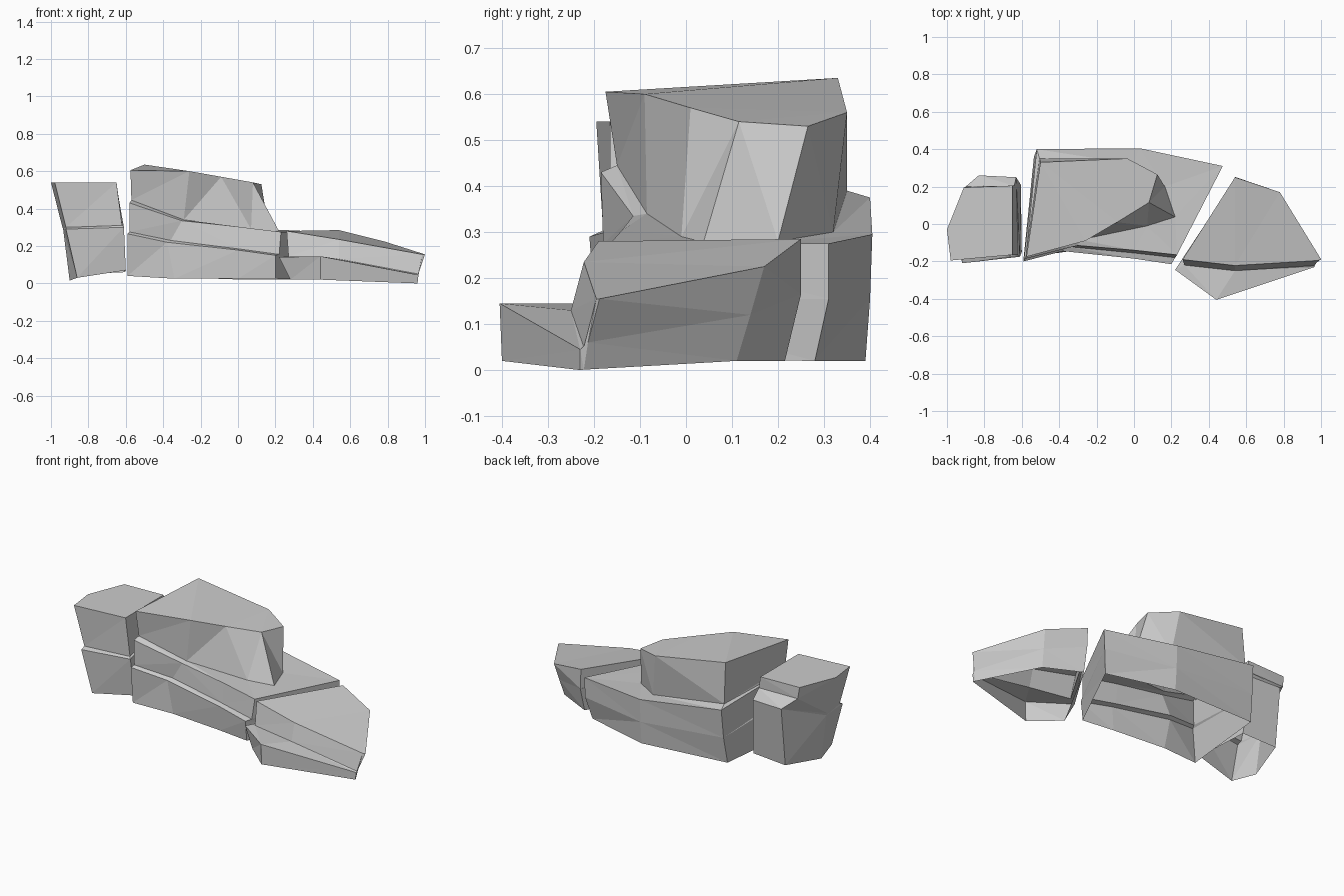
import bpy
import bmesh


def loft(name, rings, cap=True):
    """Skin matching rings from bottom to top, flat shaded, open below."""
    bm = bmesh.new()
    loops = [[bm.verts.new(p) for p in ring] for ring in rings]
    n = len(loops[0])
    for low, high in zip(loops, loops[1:]):
        for i in range(n):
            j = (i + 1) % n
            bm.faces.new((low[i], low[j], high[j], high[i]))
    if cap:
        bm.faces.new(loops[-1])
    bmesh.ops.remove_doubles(bm, verts=bm.verts, dist=0.0005)
    bmesh.ops.triangulate(bm, faces=bm.faces[:])
    bmesh.ops.recalc_face_normals(bm, faces=bm.faces[:])
    mesh = bpy.data.meshes.new(name)
    bm.to_mesh(mesh)
    bm.free()
    obj = bpy.data.objects.new(name, mesh)
    bpy.context.collection.objects.link(obj)
    return obj


# Left boulder: lower course, sloping ledge, upper course
left_foot = [(-.86, -.19, .03), (-.60, -.15, .07), (-.605, .21, .06), (-.83, .22, .05), (-.90, -.03, .015)]
left_ledge = [(-.92, -.21, .29), (-.61, -.175, .30), (-.63, .25, .41), (-.83, .26, .41), (-.935, -.03, .29)]
left_step = [(-.92, -.18, .30), (-.62, -.165, .31), (-.64, .205, .47), (-.90, .20, .47), (-.94, -.03, .305)]
left_top = [(-.98, -.195, .54), (-.65, -.165, .54), (-.65, .205, .54), (-.91, .195, .54), (-1.0, -.03, .54)]
loft("left_boulder", [left_foot, left_ledge, left_step, left_top])

# Middle outcrop: two courses with a ledge, then a sloping shoulder
back_bend = [(.47, .31, .155), (.03, .40, .155), (-.525, .385, .20)]
mid_foot = [(-.59, -.18, .04), (-.34, -.145, .025), (0, -.175, .025), (.20, -.20, .025),
            (.44, .28, .02), (.03, .39, .02), (-.535, .36, .04)]
mid_ledge = [(-.59, -.20, .265), (-.38, -.145, .22), (0, -.185, .178), (.20, -.215, .15)] + back_bend
mid_step = [(-.58, -.18, .275), (-.36, -.12, .23), (0, -.155, .185), (.22, -.18, .155)] + back_bend
mid_top = [(-.58, -.185, .43), (-.30, -.115, .335), (0, -.14, .303), (.23, -.165, .275),
           (.475, .31, .275), (.03, .405, .295), (-.52, .40, .375)]
shoulder = [(-.57, -.15, .445), (-.29, -.085, .34), (.07, -.01, .29), (.22, .038, .278),
            (.165, .20, .28), (0, .32, .30), (-.505, .35, .39)]
loft("middle_outcrop", [mid_foot, mid_ledge, mid_step, mid_top, shoulder], cap=False)

# Overhanging block that sits on the shoulder
block_top = [(-.575, -.175, .605), (-.26, -.09, .60), (-.09, .01, .57), (.08, .115, .54),
             (.125, .265, .53), (-.035, .35, .56), (-.50, .33, .635)]
loft("top_block", [shoulder, block_top])

# Right slab: low front step and a sloping top
side_bend = [(.968, -.213, .06), (.765, .14, .12), (.545, .25, .165)]
right_foot = [(.28, -.26, .02), (.44, -.40, .02), (.96, -.23, 0),
              (.957, -.222, .001), (.75, .11, .02), (.54, .215, .02)]
right_ledge = [(.22, -.245, .14), (.44, -.405, .145), (.965, -.23, .045)] + side_bend
right_step = [(.27, -.22, .145), (.54, -.25, .13), (.965, -.222, .05)] + side_bend
right_top = [(.26, -.19, .28), (.54, -.222, .235), (.985, -.195, .155),
             (1.0, -.188, .155), (.78, .17, .225), (.54, .25, .285)]
loft("right_slab", [right_foot, right_ledge, right_step, right_top])
